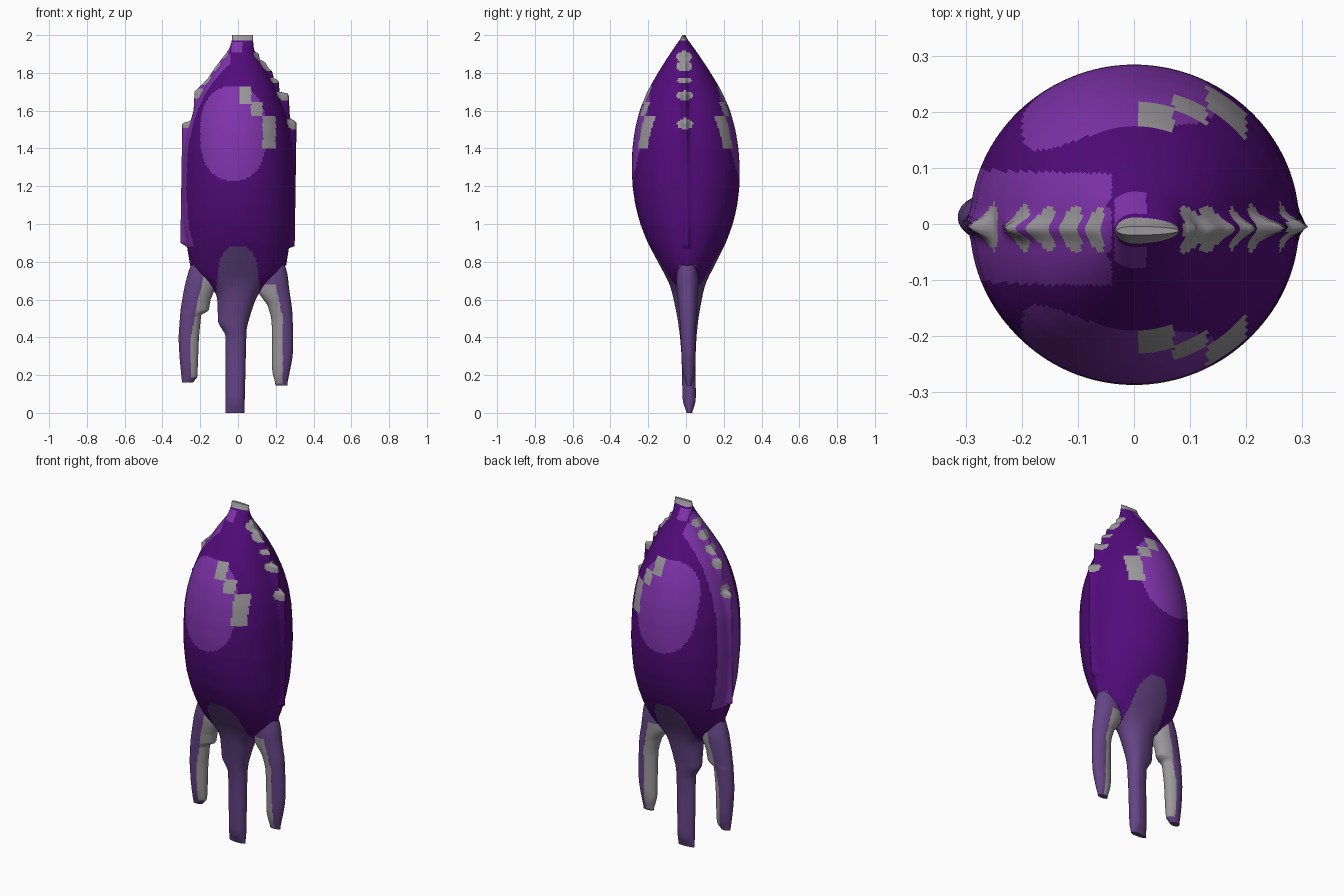
import bpy, math

if "Cube" in bpy.data.objects:
    bpy.data.objects.remove(bpy.data.objects["Cube"])


def srgb(r, g, b):
    lin = lambda c: c / 12.92 if c <= 0.04045 else ((c + 0.055) / 1.055) ** 2.4
    return (lin(r / 255), lin(g / 255), lin(b / 255), 1)


def material(name, rgb):
    m = bpy.data.materials.new(name)
    m.diffuse_color = srgb(*rgb)
    m.use_nodes = True
    m.node_tree.nodes["Principled BSDF"].inputs["Base Color"].default_value = m.diffuse_color
    return m


DARK, LIGHT, GREY, MAUVE = range(4)
MATS = [material("dark purple", (82, 12, 122)), material("light purple", (128, 52, 172)),
        material("warm grey", (155, 152, 155)), material("mauve", (100, 68, 132))]


def profile(pts):
    """Piecewise-linear function of height from (z, value) pairs."""
    pts = sorted(pts)

    def f(z):
        if z <= pts[0][0]:
            return pts[0][1]
        for (z0, v0), (z1, v1) in zip(pts, pts[1:]):
            if z <= z1:
                return v0 + (v1 - v0) * (z - z0) / max(z1 - z0, 1e-6)
        return pts[-1][1]
    return f


def smoothed(pts, r=0.025):
    f = profile(pts)
    return lambda z: sum(f(z + k * r / 2) for k in (-2, -1, 0, 1, 2)) / 5


def lean(z):
    """The whole model tips very slightly towards the front."""
    return 0.018 - 0.015 * z


def loft(name, z0, z1, rings, seg, left, right, depth, colour, edge=None):
    """Stack of half-ellipse pairs; edge = (left, right) outline of a thin seam ridge."""
    verts, faces = [], []
    for i in range(rings + 1):
        z = z0 + (z1 - z0) * i / rings
        l, r, b = left(z), right(z), depth(z)
        c, h = (l + r) / 2, (r - l) / 2
        if edge:
            c = 0
        for k in range(seg):
            t = 2 * math.pi * k / seg
            ct, y = math.cos(t), b * math.sin(t)
            if edge:
                side = 1 if ct > 0 else 0
                w = abs((l, r)[side])
                x = w * ct
                tip = max(0, edge[side](z) - w)
                x += (1 if side else -1) * tip * math.exp(-(y / 0.016) ** 2) * (abs(ct) > 0.3)
            else:
                x = c + h * ct
            verts.append((x, y + lean(z), z))
    for i in range(rings):
        for k in range(seg):
            a, n = i * seg + k, i * seg + (k + 1) % seg
            faces.append((a, n, n + seg, a + seg))
    faces.append(tuple(reversed(range(seg))))
    faces.append(tuple(range(rings * seg, (rings + 1) * seg)))
    me = bpy.data.meshes.new(name)
    me.from_pydata(verts, [], faces)
    for m in MATS:
        me.materials.append(m)
    for p in me.polygons:
        p.use_smooth = len(p.vertices) == 4
        x, y, z = p.center
        p.material_index = colour(x, y - lean(z), z)
    ob = bpy.data.objects.new(name, me)
    bpy.context.collection.objects.link(ob)
    return ob


# Hull with the middle fin flowing out of its base
hull_left = smoothed([(2, -.03), (1.95, -.035), (1.9, -.06), (1.83, -.11), (1.77, -.15), (1.7, -.195),
                      (1.6, -.235), (1.5, -.265), (1.4, -.283), (1.2, -.293), (1.0, -.288), (.88, -.27),
                      (.8, -.25), (.72, -.21), (.66, -.135), (.62, -.11), (.46, -.105), (.43, -.066), (0, -.066)])
hull_right = smoothed([(2, .08), (1.95, .08), (1.9, .09), (1.83, .14), (1.77, .175), (1.7, .205),
                       (1.6, .245), (1.5, .273), (1.4, .287), (1.2, .295), (1.0, .288), (.88, .27),
                       (.8, .25), (.72, .21), (.66, .135), (.62, .10), (.55, .075), (.45, .045), (0, .034)])
hull_depth = smoothed([(2.03, 0), (2, .003), (1.95, .04), (1.9, .075), (1.8, .14), (1.7, .198), (1.6, .24),
                       (1.5, .266), (1.4, .281), (1.3, .286), (1.2, .283), (1.1, .27), (1.0, .245), (.9, .207),
                       (.8, .155), (.7, .102), (.65, .085), (.6, .074), (.5, .055), (.4, .043), (.3, .037),
                       (.06, .035), (.02, .022), (0, .01)])
# Stepped outline of the seam ridge
step_left = profile([(2, .03), (1.92, .03), (1.915, .055), (1.83, .12), (1.77, .16), (1.7, .23), (1.56, .237),
                     (1.54, .26), (1.535, .295), (.9, .305), (.88, .27), (.76, .25), (.7, 0)])
step_right = profile([(2, .08), (1.92, .08), (1.9, .11), (1.87, .115), (1.86, .14), (1.82, .165), (1.81, .18),
                      (1.77, .19), (1.76, .215), (1.70, .22), (1.69, .268), (1.56, .275), (1.54, .31),
                      (.88, .30), (.875, .27), (.78, .255), (.7, 0)])
base_width = profile([(.88, .04), (.85, .075), (.8, .1), (.66, .115)])

# Grey marks on the seam: (height, half height)
MARKS_LEFT = [(1.54, .035), (1.69, .03), (1.76, .025), (1.83, .025), (1.89, .02)]
MARKS_RIGHT = [(1.53, .03), (1.68, .025), (1.76, .015), (1.835, .03), (1.885, .03)]
# Grey highlight tiles on the front and back: x0, x1, z0, z1
TILES = [(.005, .07, 1.64, 1.73), (.07, .13, 1.57, 1.645), (.13, .20, 1.40, 1.57)]


def hull_colour(x, y, z):
    if z > 1.972:
        return GREY
    if z < .64 or (z < .88 and abs(x) < base_width(z)) or (z < .78 and abs(x) > .225):
        return MAUVE
    if z > 1.4:
        marks = MARKS_RIGHT if x > 0 else MARKS_LEFT
        if any((y / .042) ** 2 + ((z - c) / h) ** 2 < 1 for c, h in marks) and abs(x) > .04:
            return GREY
    if any(a < x < b and c < z < d for a, b, c, d in TILES) and abs(y) > .1:
        return GREY
    # window glow, wider at the upper left
    if abs(y) > .1 and (abs(x + .025) / .175) ** 2.4 + (abs(z - 1.48) / .25) ** 2.4 < 1:
        return LIGHT
    # light strip along the left seam and on the nose
    if x < -.04 and z > .88 and abs(y) < (.1 if z < 1.9 else .04):
        return LIGHT
    if 1.91 < z < 1.965 and -.035 < x < .022:
        return LIGHT
    return DARK


loft("hull", 0, 2, 220, 176, hull_left, hull_right, hull_depth, hull_colour, (step_left, step_right))

# Side fins: outer and inner edges in the front view
fin_depth = smoothed([(.84, .02), (.78, .05), (.7, .06), (.6, .052), (.5, .044), (.4, .04), (.25, .036),
                      (.19, .028), (.15, .012)], .02)


def left_fin_colour(x, y, z):
    edge = -.25 + .06 * max(0, (z - .4) / .3)
    return GREY if x > edge and .19 < z < .72 else MAUVE


def right_fin_colour(x, y, z):
    edge = .237 - .04 * max(0, (z - .5) / .2)
    return GREY if x < edge and .15 < z < .68 else MAUVE


loft("left_fin", .16, .82, 72, 64,
     smoothed([(.82, -.235), (.74, -.265), (.66, -.285), (.54, -.305), (.4, -.315), (.3, -.31), (.15, -.295)]),
     profile([(.82, -.15), (.74, -.11), (.66, -.12), (.6, -.145), (.54, -.155), (.52, -.195), (.4, -.207),
              (.19, -.215), (.16, -.24)]),
     fin_depth, left_fin_colour)
loft("right_fin", .145, .82, 72, 64,
     smoothed([(.82, .15), (.72, .10), (.62, .11), (.59, .15), (.5, .178), (.4, .18), (.22, .18), (.15, .2)]),
     smoothed([(.82, .235), (.74, .262), (.66, .27), (.55, .287), (.4, .293), (.3, .29), (.15, .26)]),
     fin_depth, right_fin_colour)
